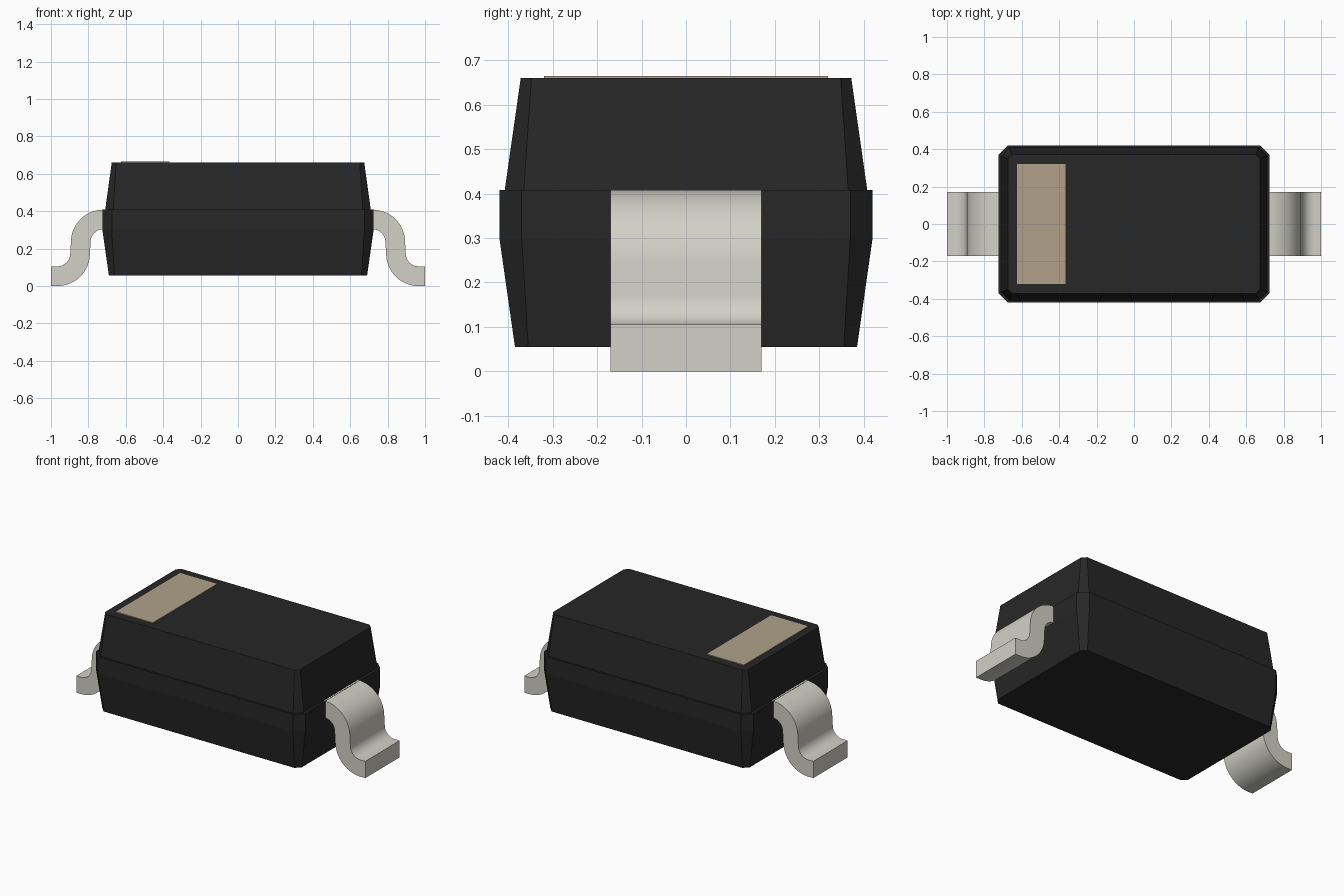
import bpy, bmesh
from math import cos, sin, radians

if "Cube" in bpy.data.objects:
    bpy.data.objects.remove(bpy.data.objects["Cube"])


def material(name, rgb):
    m = bpy.data.materials.new(name)
    m.diffuse_color = (*rgb, 1)
    m.use_nodes = True
    m.node_tree.nodes["Principled BSDF"].inputs["Base Color"].default_value = m.diffuse_color
    return m


def loft(name, rings, mat):
    """Skin a list of equal-length point rings and cap both ends."""
    bm = bmesh.new()
    loops = [[bm.verts.new(p) for p in ring] for ring in rings]
    n = len(loops[0])
    for a, b in zip(loops, loops[1:]):
        for i in range(n):
            j = (i + 1) % n
            bm.faces.new((a[i], a[j], b[j], b[i]))
    bm.faces.new(loops[0][::-1])
    bm.faces.new(loops[-1])
    bmesh.ops.recalc_face_normals(bm, faces=bm.faces[:])
    mesh = bpy.data.meshes.new(name)
    bm.to_mesh(mesh)
    bm.free()
    mesh.materials.append(mat)
    obj = bpy.data.objects.new(name, mesh)
    bpy.context.collection.objects.link(obj)
    return obj


def octagon(z, x, y, c):
    """Rectangle of half sizes x, y with corners cut by c."""
    return [(x, c - y, z), (x, y - c, z), (x - c, y, z), (c - x, y, z),
            (-x, y - c, z), (-x, c - y, z), (c - x, -y, z), (x - c, -y, z)]


def arc(cx, cz, r, start, end, steps=14):
    angles = [radians(start + (end - start) * i / steps) for i in range(steps + 1)]
    return [(cx + r * cos(a), cz + r * sin(a)) for a in angles]


black = material("black_plastic", (0.02, 0.02, 0.02))
metal = material("tinned_metal", (0.64, 0.635, 0.57))
tan = material("tan_print", (0.44, 0.365, 0.26))

# Moulded body with tapered halves and a small ledge at the parting line
loft("body", [octagon(0.055, 0.69, 0.385, 0.03),
              octagon(0.30, 0.725, 0.42, 0.05),
              octagon(0.408, 0.725, 0.42, 0.05),
              octagon(0.408, 0.71, 0.408, 0.043),
              octagon(0.66, 0.675, 0.372, 0.024)], black)

# Polarity band printed on the top
band = [(-0.625, -0.32), (-0.365, -0.32), (-0.365, 0.32), (-0.625, 0.32)]
loft("polarity_band", [[(x, y, z) for x, y in band] for z in (0.655, 0.665)], tan)

# S-bent leads: the profile goes out along the top and back underneath
OUTER, INNER, TILT = 0.173, 0.068, 4
profile = ([(0.70, 0.408)]
           + arc(0.72, 0.235, OUTER, 90, TILT)
           + arc(0.965, 0.173, INNER, 180 + TILT, 270)
           + [(1.0, 0.105), (1.0, 0.0)]
           + arc(0.965, 0.173, OUTER, 270, 180 + TILT)
           + arc(0.72, 0.235, INNER, TILT, 90)
           + [(0.70, 0.303)])
for side, name in ((-1, "left_lead"), (1, "right_lead")):
    lead = loft(name, [[(side * x, y, z) for x, z in profile] for y in (-0.17, 0.17)], metal)
    bpy.ops.object.select_all(action='DESELECT')
    lead.select_set(True)
    bpy.context.view_layer.objects.active = lead
    bpy.ops.object.shade_smooth_by_angle(angle=radians(30))
